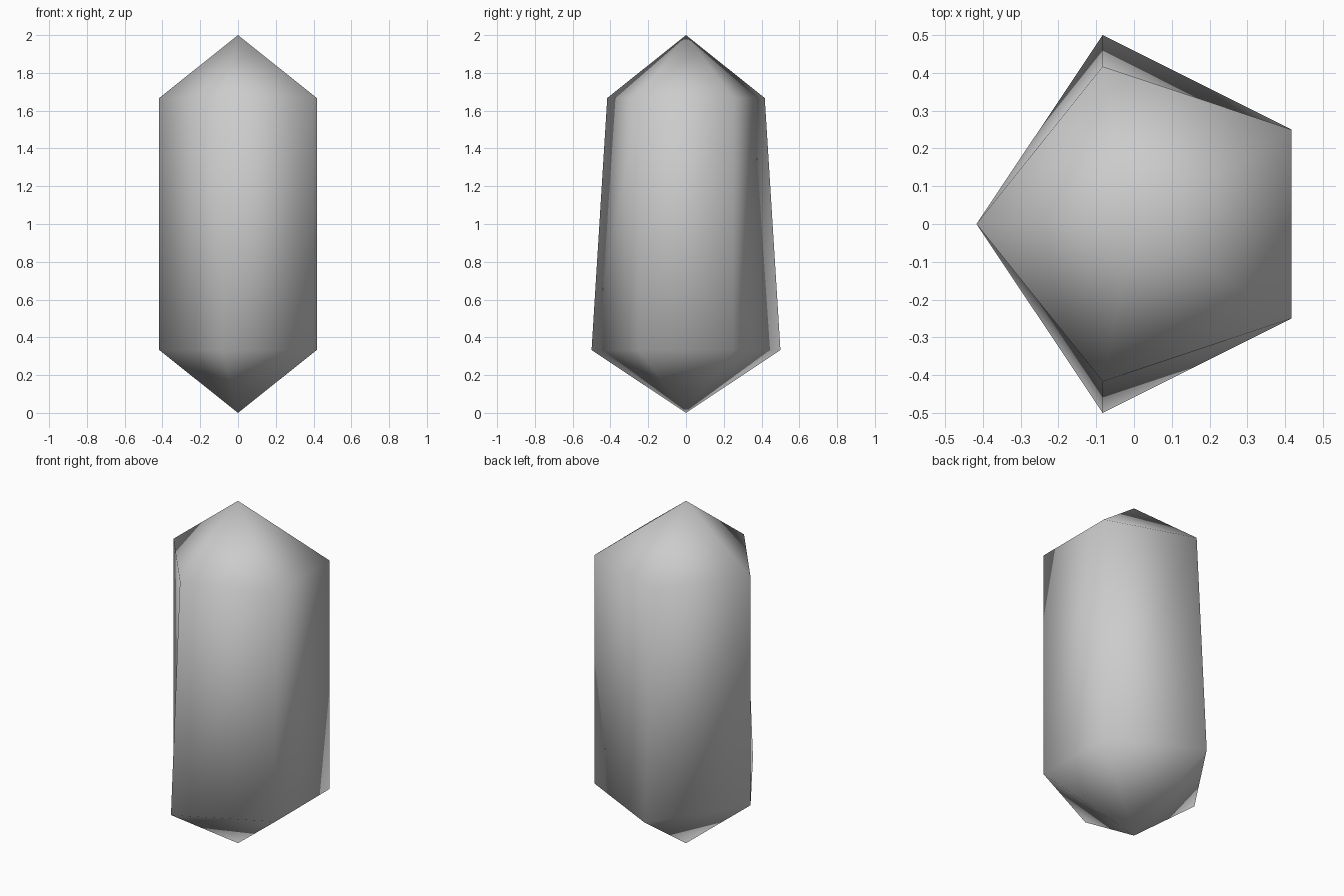
import bpy
import bmesh

cube = bpy.data.objects.get("Cube")
if cube:
    bpy.data.objects.remove(cube, do_unlink=True)

# Single stone colour
stone = bpy.data.materials.new("grey_stone")
stone.use_nodes = True
colour = (0.6, 0.6, 0.6, 1.0)
stone.diffuse_color = colour
stone.node_tree.nodes["Principled BSDF"].inputs["Base Color"].default_value = colour

LOW, HIGH, TIP = 0.333, 1.667, 2.0


def outline(corner):
    """Five-sided cross-section, counter-clockwise, with the given side corner."""
    return [(-0.417, 0), (-0.083, -corner), (0.417, -0.25),
            (0.417, 0.25), (-0.083, corner)]


bm = bmesh.new()
bottom_tip = bm.verts.new((0, 0, 0))
top_tip = bm.verts.new((0, 0, TIP))
lower = [bm.verts.new((x, y, LOW)) for x, y in outline(0.5)]
upper = [bm.verts.new((x, y, HIGH)) for x, y in outline(0.417)]

# Pointed caps and twisted side facets
for i in range(len(lower)):
    j = (i + 1) % len(lower)
    bm.faces.new((lower[j], lower[i], bottom_tip))
    bm.faces.new((lower[i], lower[j], upper[j]))
    bm.faces.new((lower[i], upper[j], upper[i]))
    bm.faces.new((upper[i], upper[j], top_tip))

# Soft shading across all facets
for face in bm.faces:
    face.smooth = True

mesh = bpy.data.meshes.new("crystal")
bm.to_mesh(mesh)
bm.free()
mesh.materials.append(stone)
crystal = bpy.data.objects.new("crystal", mesh)
bpy.context.collection.objects.link(crystal)
